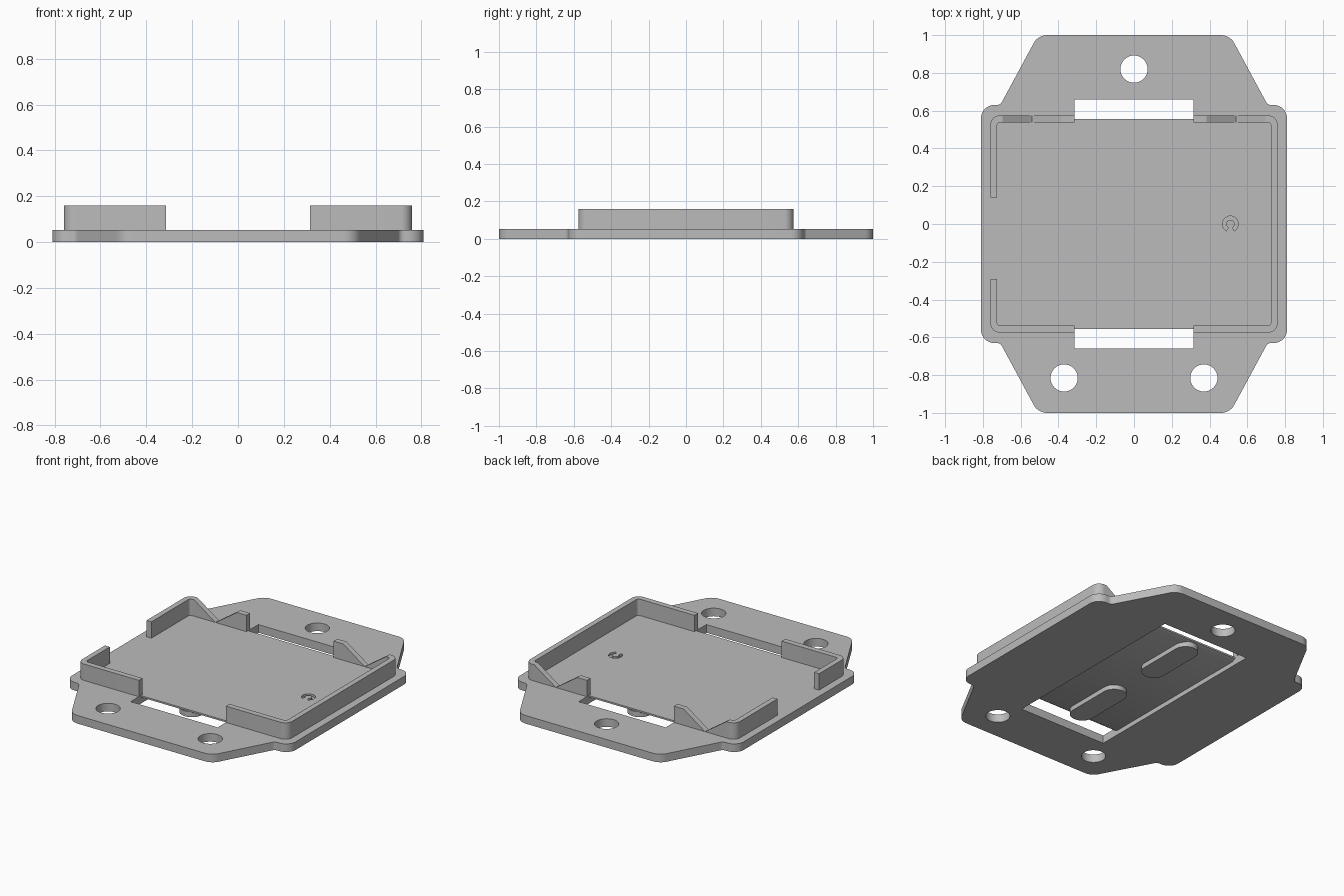
import bpy, bmesh, math
from mathutils import Vector, Matrix

if "Cube" in bpy.data.objects:
    bpy.data.objects.remove(bpy.data.objects["Cube"])

PLATE, TOP = 0.053, 0.16

grey = bpy.data.materials.new("plain_grey")
grey.use_nodes = True
colour = (0.5, 0.5, 0.5, 1)
grey.diffuse_color = colour
grey.node_tree.nodes["Principled BSDF"].inputs["Base Color"].default_value = colour


def fillet(corners, steps=8):
    """Round each (x, y, radius) corner of a closed polygon."""
    out = []
    for i, (x, y, r) in enumerate(corners):
        p = Vector((x, y))
        a = (Vector(corners[i - 1][:2]) - p).normalized()
        b = (Vector(corners[(i + 1) % len(corners)][:2]) - p).normalized()
        if r == 0:
            out.append(p)
            continue
        half = a.angle(b) / 2
        centre = p + (a + b).normalized() * (r / math.sin(half))
        start = p + a * (r / math.tan(half)) - centre
        end = p + b * (r / math.tan(half)) - centre
        turn = math.atan2(start.x * end.y - start.y * end.x, start.dot(end))
        for k in range(steps + 1):
            out.append(centre + Matrix.Rotation(turn * k / steps, 2) @ start)
    return out


def prism(name, points, low, high, axis="z"):
    """Extrude a 2D outline along an axis; the outline lies in the other two."""
    place = {"z": lambda u, v, w: (u, v, w),
             "x": lambda u, v, w: (w, u, v),
             "y": lambda u, v, w: (u, w, v)}[axis]
    bm = bmesh.new()
    face = bm.faces.new([bm.verts.new(place(u, v, low)) for u, v in points])
    grown = bmesh.ops.extrude_face_region(bm, geom=[face])["geom"]
    shift = Vector(place(0, 0, high - low))
    bmesh.ops.translate(bm, vec=shift, verts=[g for g in grown if isinstance(g, bmesh.types.BMVert)])
    bmesh.ops.recalc_face_normals(bm, faces=bm.faces)
    mesh = bpy.data.meshes.new(name)
    bm.to_mesh(mesh)
    bm.free()
    mesh.materials.append(grey)
    obj = bpy.data.objects.new(name, mesh)
    bpy.context.collection.objects.link(obj)
    return obj


def box(name, x0, x1, y0, y1, low, high):
    return prism(name, [(x0, y0), (x1, y0), (x1, y1), (x0, y1)], low, high)


def circle(x, y, r, n=40):
    return [(x + r * math.cos(math.tau * k / n), y + r * math.sin(math.tau * k / n)) for k in range(n)]


def rounded_box(x, y, r):
    return fillet([(x, y, r), (-x, y, r), (-x, -y, r), (x, -y, r)])


def cut(obj, cutters):
    """Subtract every cutter, then drop the cutters."""
    for c in cutters:
        mod = obj.modifiers.new("cut", "BOOLEAN")
        mod.operation, mod.solver, mod.object = "DIFFERENCE", "EXACT", c
        bpy.context.view_layer.objects.active = obj
        bpy.ops.object.modifier_apply(modifier=mod.name)
        bpy.data.objects.remove(c)


# Base plate: one quarter outline mirrored around
quarter = [(0.81, 0.63, 0.07), (0.708, 0.63, 0.03), (0.508, 1.0, 0.08)]
half = quarter + [(-x, y, r) for x, y, r in reversed(quarter)]
plate = prism("base_plate", fillet(half + [(-x, -y, r) for x, y, r in half]), 0, PLATE)

# Screw holes, and the strap slots joined by a channel underneath
holes = [prism("hole_cutter", circle(x, y, 0.072), -0.1, 0.2)
         for x, y in ((0, 0.82), (-0.37, -0.815), (0.37, -0.815))]
side = [(0.66, -0.1), (0.66, 0.2), (0.555, 0.2), (0.555, 0.042), (0.53, 0.03)]
strap = prism("strap_cutter", side + [(-y, z) for y, z in reversed(side)], -0.315, 0.315, "x")

# Small engraved open ring on the floor
arc = [math.radians(-60 + 300 * k / 24) for k in range(25)]
ring = [(0.51 + r * math.cos(a), r * math.sin(a))
        for r, angles in ((0.042, arc), (0.022, arc[::-1])) for a in angles]
cut(plate, holes + [strap, prism("ring_cutter", ring, PLATE - 0.015, 0.2)])

# Upright rim with gaps at the slots and on one side
rim = prism("rim_wall", rounded_box(0.76, 0.575, 0.05), PLATE - 0.01, TOP)
gaps = [prism("inside_cutter", rounded_box(0.725, 0.538, 0.018), 0, 0.3),
        box("slot_gap_cutter", -0.315, 0.315, -0.7, 0.7, 0, 0.3),
        box("side_gap_cutter", -0.9, -0.6, -0.29, 0.14, 0, 0.3)]
# V notches in the back wall
for s in (-1, 1):
    x = 0.54 * s
    gaps.append(prism("notch_cutter", [(x, PLATE), (x + 0.155, TOP), (x + 0.155, 0.3),
                                       (x - 0.155, 0.3), (x - 0.155, TOP)], 0.5, 0.6, "y"))
cut(rim, gaps)

# Rounded pads in the channel under the floor
pads = []
for name, y in (("front_pad", -0.33), ("back_pad", 0.33)):
    r = 0.075
    outline = fillet([(r, y + 0.22, r - 0.001), (-r, y + 0.22, r - 0.001),
                      (-r, y - 0.22, r - 0.001), (r, y - 0.22, r - 0.001)])
    pads.append(prism(name, outline, 0, 0.035))

# Smooth the rounded corners, keep edges crisp
bpy.ops.object.select_all(action="DESELECT")
for obj in [plate, rim] + pads:
    obj.select_set(True)
bpy.context.view_layer.objects.active = plate
bpy.ops.object.shade_smooth_by_angle(angle=math.radians(30))
